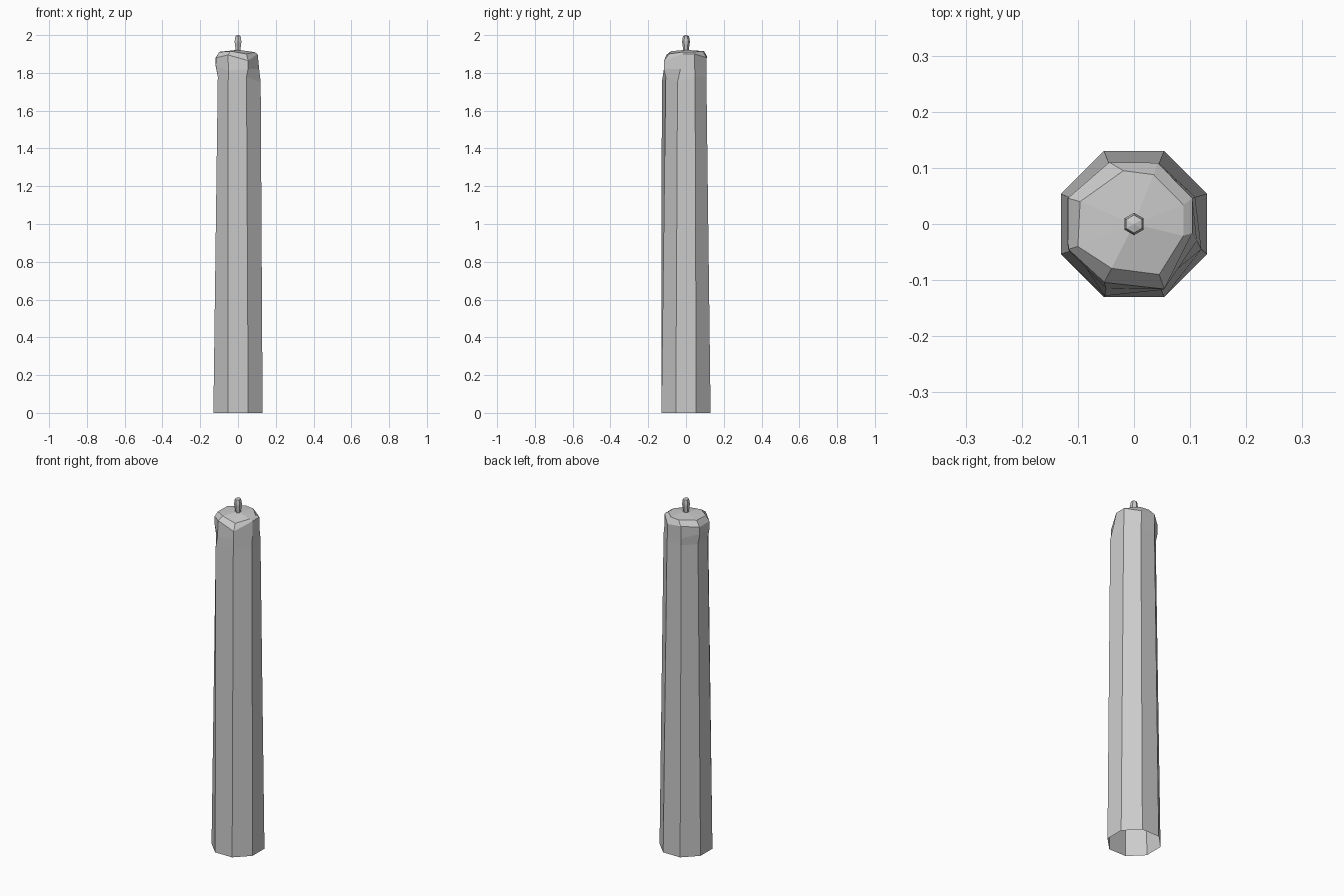
import bpy, bmesh
from math import cos, sin, radians

cube = bpy.data.objects.get("Cube")
if cube:
    bpy.data.objects.remove(cube, do_unlink=True)

# Plain wax grey shared by all parts
grey = bpy.data.materials.new("pale_grey")
grey.use_nodes = True
colour = (0.6, 0.6, 0.6, 1)
grey.diffuse_color = colour
grey.node_tree.nodes["Principled BSDF"].inputs["Base Color"].default_value = colour


def polygon_ring(radius, z, sides, start):
    angles = [radians(start + 360 * i / sides) for i in range(sides)]
    return [(radius * cos(a), radius * sin(a), z) for a in angles]


def loft(name, rings, apex, floor=False):
    """Skin a stack of rings and close the top with a fan."""
    bm = bmesh.new()
    loops = [[bm.verts.new(p) for p in ring] for ring in rings]
    n = len(loops[0])
    for low, high in zip(loops, loops[1:]):
        for i in range(n):
            j = (i + 1) % n
            bm.faces.new((low[i], low[j], high[j], high[i]))
    tip = bm.verts.new(apex)
    for i in range(n):
        bm.faces.new((loops[-1][i], loops[-1][(i + 1) % n], tip))
    if floor:
        bm.faces.new(loops[0][::-1])
    mesh = bpy.data.meshes.new(name)
    bm.to_mesh(mesh)
    bm.free()
    mesh.materials.append(grey)
    obj = bpy.data.objects.new(name, mesh)
    bpy.context.collection.objects.link(obj)
    return obj


# Uneven melted rings, counter-clockwise from the back left corner
base = polygon_ring(0.141, 0, 8, 22.5)
neck = [(.109, .048, 1.78), (.045, .108, 1.78), (-.045, .108, 1.78), (-.107, .044, 1.78),
        (-.107, -.046, 1.78), (-.052, -.128, 1.75), (.045, -.107, 1.78), (.12, -.045, 1.75)]
bulge = [(.105, .046, 1.83), (.042, .108, 1.82), (-.044, .109, 1.82), (-.119, .045, 1.84),
         (-.118, -.045, 1.84), (-.05, -.115, 1.81), (.053, -.117, 1.82), (.112, -.03, 1.82)]
rim = [(.104, .046, 1.9), (.042, .109, 1.88), (-.044, .11, 1.89), (-.118, .046, 1.88),
       (-.117, -.045, 1.88), (-.053, -.104, 1.895), (.054, -.116, 1.865), (.104, -.016, 1.9)]
lip = [(.088, .034, 1.91), (.035, .088, 1.915), (-.019, .095, 1.915), (-.096, .04, 1.912),
       (-.1, -.04, 1.91), (-.04, -.079, 1.915), (.045, -.09, 1.9), (.088, -.021, 1.91)]

# Candle body, open underneath
loft("candle_body", [base, neck, bulge, rim, lip], (0, 0, 1.922))

# Hexagonal wick, swollen in the middle
profile = [(.012, 1.9), (.02, 1.96), (.02, 1.97), (.016, 1.995)]
loft("wick", [polygon_ring(r, z, 6, 30) for r, z in profile], (0, 0, 2), floor=True)
